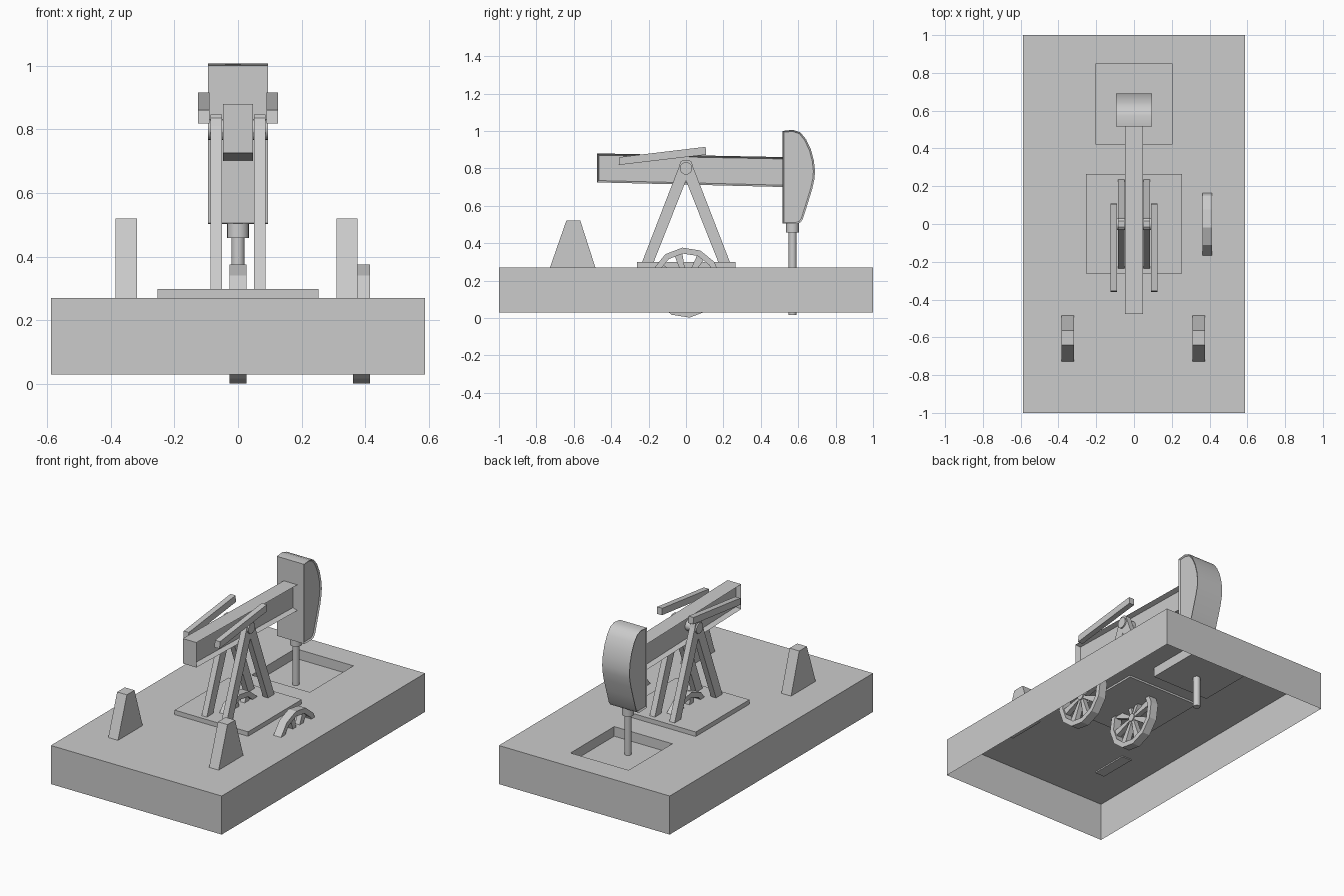
import bpy, bmesh
from math import sin, cos, radians, pi
from mathutils import Matrix

if "Cube" in bpy.data.objects:
    bpy.data.objects.remove(bpy.data.objects["Cube"])


def finish(bm, name, recalc=True):
    if recalc:
        bmesh.ops.recalc_face_normals(bm, faces=bm.faces)
    me = bpy.data.meshes.new(name)
    bm.to_mesh(me)
    bm.free()
    ob = bpy.data.objects.new(name, me)
    bpy.context.collection.objects.link(ob)
    return ob


def smooth(ob, angle=35):
    bpy.ops.object.select_all(action='DESELECT')
    ob.select_set(True)
    bpy.context.view_layer.objects.active = ob
    bpy.ops.object.shade_smooth_by_angle(angle=radians(angle))


def prism(bm, pts, x0, x1):
    """Extrude a (y, z) profile from x0 to x1; returns the two end caps."""
    a = [bm.verts.new((x0, y, z)) for y, z in pts]
    b = [bm.verts.new((x1, y, z)) for y, z in pts]
    caps = [bm.faces.new(a), bm.faces.new(b[::-1])]
    n = len(pts)
    for i in range(n):
        j = (i + 1) % n
        bm.faces.new((a[i], b[i], b[j], a[j]))
    return caps


def profile(name, pts, x0, x1):
    bm = bmesh.new()
    prism(bm, pts, x0, x1)
    return finish(bm, name)


def rect(y0, y1, z0, z1):
    return [(y0, z0), (y1, z0), (y1, z1), (y0, z1)]


def cylinder(name, r, depth, loc, axis='Z', n=24):
    bm = bmesh.new()
    rot = Matrix.Rotation(pi / 2, 4, 'Y') if axis == 'X' else Matrix()
    bmesh.ops.create_cone(bm, cap_ends=True, segments=n, radius1=r, radius2=r,
                          depth=depth, matrix=Matrix.Translation(loc) @ rot)
    ob = finish(bm, name)
    smooth(ob)
    return ob


# Base: open-bottomed tray with a well pit sunk into its top
bm = bmesh.new()
ring = lambda x, y0, y1, z: [bm.verts.new(p) for p in
                             ((-x, y0, z), (x, y0, z), (x, y1, z), (-x, y1, z))]
rings = [ring(0.588, -1, 1, 0.03), ring(0.588, -1, 1, 0.27),
         ring(0.2, 0.42, 0.85, 0.27), ring(0.2, 0.42, 0.85, 0.21)]
for lo, hi in zip(rings, rings[1:]):
    for i in range(4):
        j = (i + 1) % 4
        bm.faces.new((lo[i], lo[j], hi[j], hi[i]))
bm.faces.new(rings[-1])
finish(bm, "base", recalc=False)

# Mounting plate
profile("mounting_plate", rect(-0.262, 0.265, 0.258, 0.298), -0.253, 0.253)

# Tapered blocks at the rear
block = [(-0.73, 0.262), (-0.64, 0.52), (-0.565, 0.52), (-0.482, 0.262)]
profile("left_block", block, -0.384, -0.317)
profile("right_block", block, 0.31, 0.376)

# A-frame legs and tilted side bars, mirrored left and right
a_frame = [(-0.242, 0.28), (-0.037, 0.81), (-0.03, 0.835), (-0.015, 0.846),
           (0.015, 0.846), (0.03, 0.835), (0.037, 0.81), (0.242, 0.28),
           (0.18, 0.28), (0, 0.735), (-0.18, 0.28)]
bar = [(-0.36, 0.818), (0.108, 0.873), (0.105, 0.915), (-0.355, 0.86)]
for side, s in (("left", -1), ("right", 1)):
    profile(side + "_a_frame", a_frame, s * 0.05, s * 0.086)
    profile(side + "_bar", bar, s * 0.09, s * 0.125)

# Pivot pin
cylinder("pivot_pin", 0.033, 0.19, (0, 0, 0.8), 'X')

# Walking beam: box with recessed sides forming an I section
bm = bmesh.new()
caps = prism(bm, [(-0.476, 0.725), (0.53, 0.7), (0.53, 0.86), (-0.476, 0.88)],
             -0.047, 0.047)
bm.normal_update()
bmesh.ops.recalc_face_normals(bm, faces=bm.faces)
bmesh.ops.inset_individual(bm, faces=caps, thickness=0.014, depth=0)
for f in caps:
    for v in f.verts:
        v.co.x *= 0.35
finish(bm, "walking_beam")

# Beam head with slightly recessed cheeks
head = [(0.517, 0.505), (0.59, 0.502), (0.612, 0.51), (0.625, 0.53),
        (0.652, 0.615), (0.675, 0.69), (0.687, 0.745), (0.69, 0.785),
        (0.684, 0.84), (0.668, 0.9), (0.642, 0.955), (0.612, 0.992),
        (0.572, 1.006), (0.517, 1.0)]
bm = bmesh.new()
caps = prism(bm, head, -0.094, 0.094)
bmesh.ops.recalc_face_normals(bm, faces=bm.faces)
bmesh.ops.inset_individual(bm, faces=caps, thickness=0.009, depth=0)
for f in caps:
    for v in f.verts:
        v.co.x *= 0.92
smooth(finish(bm, "beam_head"))

# Well rod and its collar
cylinder("well_rod", 0.021, 0.49, (0, 0.57, 0.26), n=16)
cylinder("rod_collar", 0.035, 0.05, (0, 0.57, 0.483), n=16)


# Twelve-sided wheels with flared spokes
def wheel(name, x, cz=0.189, half=0.026):
    bm = bmesh.new()
    rows = []
    for i in range(12):
        a = radians(6 + 30 * i)
        rows.append([bm.verts.new((x + dx, r * cos(a), cz + r * sin(a)))
                     for r, dx in ((0.188, -half), (0.188, half),
                                   (0.156, half), (0.156, -half))])
    for i in range(12):
        p, q = rows[i], rows[(i + 1) % 12]
        for k in range(4):
            m = (k + 1) % 4
            bm.faces.new((p[k], p[m], q[m], q[k]))
    for k in range(8):
        a = radians(60 + 45 * k)
        pts = [(r * cos(a) - t * sin(a), cz + r * sin(a) + t * cos(a))
               for r, t in ((0.015, -0.008), (0.16, -0.022),
                            (0.16, 0.022), (0.015, 0.008))]
        prism(bm, pts, x - 0.016, x + 0.016)
    bmesh.ops.create_cone(bm, cap_ends=True, segments=12, radius1=0.025,
                          radius2=0.025, depth=0.044,
                          matrix=Matrix.Translation((x, 0, cz)) @ Matrix.Rotation(pi / 2, 4, 'Y'))
    finish(bm, name)


wheel("centre_wheel", 0)
wheel("side_wheel", 0.388)
